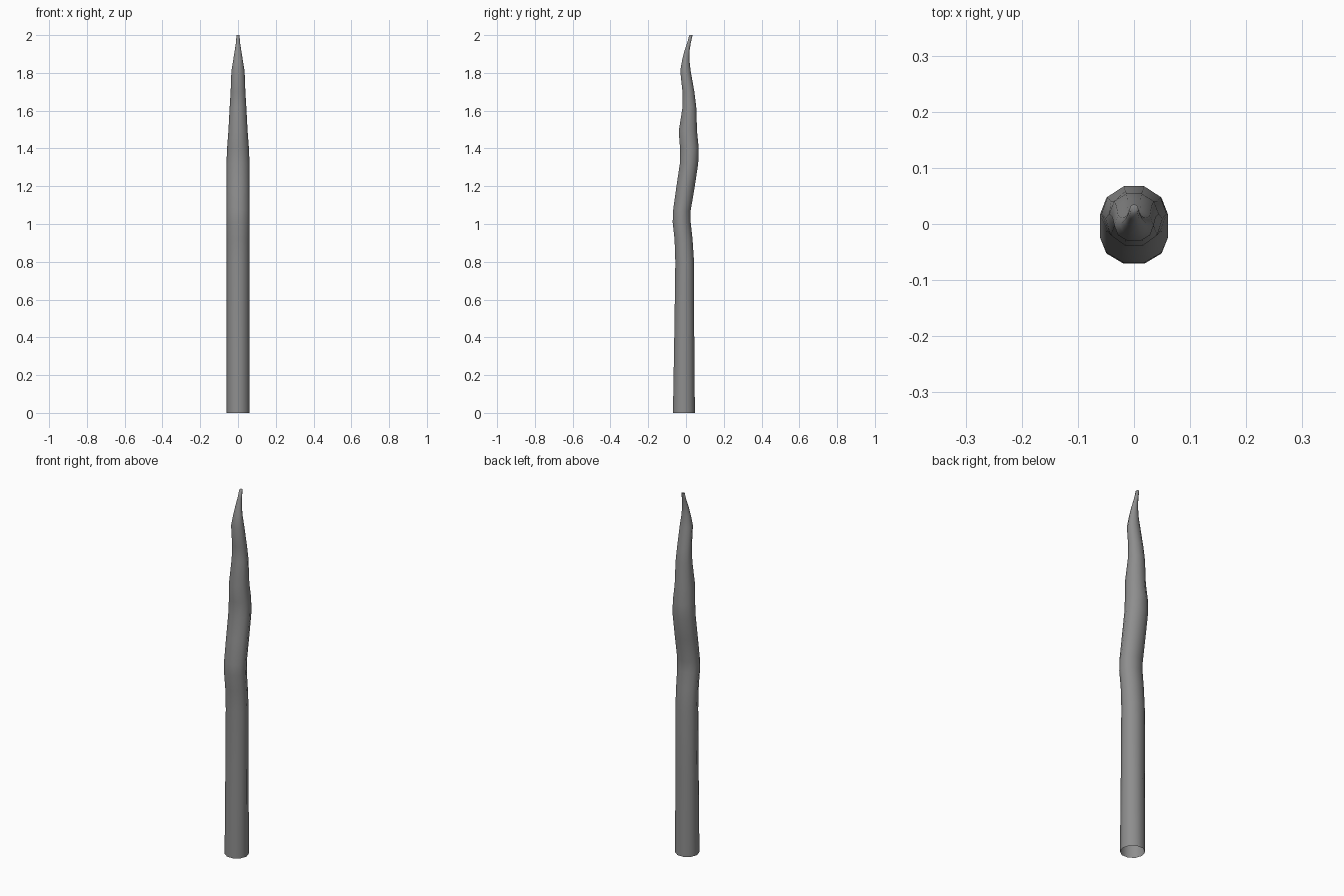
import bpy, bmesh, math

if "Cube" in bpy.data.objects:
    bpy.data.objects.remove(bpy.data.objects["Cube"])

SIDES = 10
# Rings up the stalk: z, y centre, x radius, y radius
RINGS = [
    (0.00, -0.011, 0.061, 0.061),
    (0.45, -0.009, 0.060, 0.055),
    (0.80, -0.007, 0.060, 0.052),
    (0.92, -0.013, 0.060, 0.050),
    (1.01, -0.023, 0.061, 0.050),
    (1.07, -0.022, 0.061, 0.049),
    (1.20, -0.002, 0.061, 0.051),
    (1.32, 0.016, 0.061, 0.051),
    (1.40, 0.018, 0.058, 0.052),
    (1.49, 0.010, 0.051, 0.051),
    (1.62, 0.018, 0.044, 0.038),
    (1.70, 0.013, 0.039, 0.033),
    (1.81, -0.003, 0.035, 0.029),
    (1.87, -0.001, 0.025, 0.020),
    (1.92, 0.006, 0.017, 0.014),
    (1.96, 0.016, 0.011, 0.010),
    (2.00, 0.026, 0.008, 0.009),
]

# Wavy tapering stalk, open at the base and capped at the tip
bm = bmesh.new()
rings = []
for z, cy, rx, ry in RINGS:
    ring = []
    for i in range(SIDES):
        a = 2 * math.pi * (i + 0.5) / SIDES + math.pi / 2
        ring.append(bm.verts.new((rx * math.cos(a), cy + ry * math.sin(a), z)))
    rings.append(ring)
for low, high in zip(rings, rings[1:]):
    for i in range(SIDES):
        j = (i + 1) % SIDES
        bm.faces.new((low[i], low[j], high[j], high[i]))
bm.faces.new(rings[-1])

mesh = bpy.data.meshes.new("wavy_stalk")
bm.to_mesh(mesh)
bm.free()
stalk = bpy.data.objects.new("wavy_stalk", mesh)
bpy.context.collection.objects.link(stalk)

# Dark grey surface
dark = bpy.data.materials.new("dark_grey")
dark.diffuse_color = (0.27, 0.27, 0.27, 1.0)
dark.use_nodes = True
dark.node_tree.nodes["Principled BSDF"].inputs["Base Color"].default_value = dark.diffuse_color
mesh.materials.append(dark)

# Smooth sides and tip
bpy.context.view_layer.objects.active = stalk
stalk.select_set(True)
bpy.ops.object.shade_smooth_by_angle(angle=math.radians(89))
